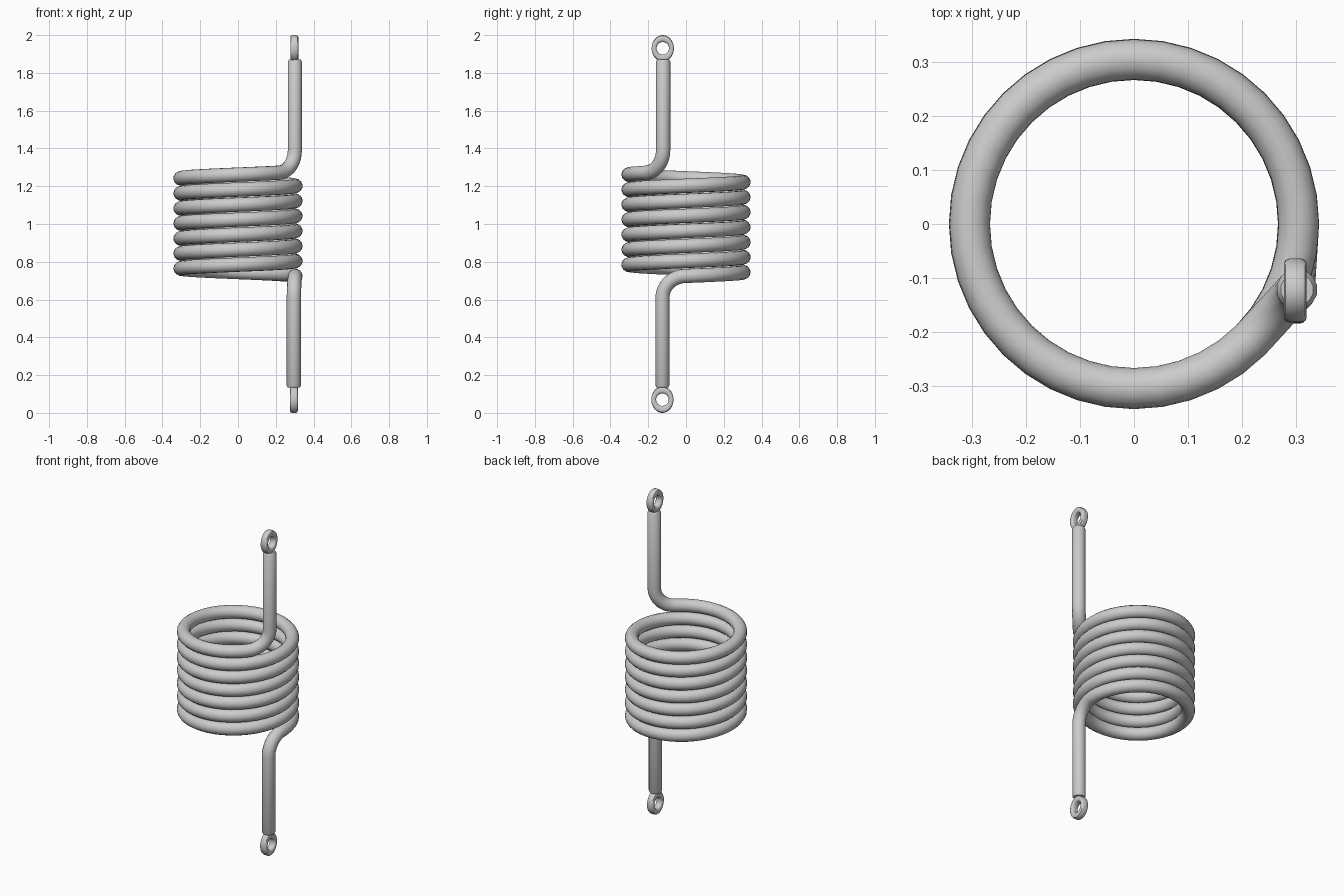
import bpy, bmesh, math
from mathutils import Vector

if "Cube" in bpy.data.objects:
    bpy.data.objects.remove(bpy.data.objects["Cube"])

R, WIRE = 0.304, 0.038            # coil centreline radius, wire radius
Z0, PITCH, TURNS = 0.725, 0.0795, 6.875


def coil_point(turn):
    a = turn * math.tau
    return Vector((R * math.cos(a), R * math.sin(a), Z0 + PITCH * turn))


def bend(coil_end, leg, rise, steps=9):
    """Quarter bend from the coil end to a vertical leg at (x, y)."""
    flat = Vector((leg[0] - coil_end.x, leg[1] - coil_end.y, 0))
    out = []
    for i in range(1, steps + 1):
        t = i / steps * math.pi / 2
        out.append(coil_end + flat * math.sin(t) + Vector((0, 0, rise * (1 - math.cos(t)))))
    return out


def smooth(ob):
    bpy.ops.object.select_all(action='DESELECT')
    ob.select_set(True)
    bpy.context.view_layer.objects.active = ob
    bpy.ops.object.shade_smooth_by_angle(angle=math.radians(40))


# Spring wire: lower leg, bend, coil, bend, upper leg as one swept path
low, high = (0.296, -0.125), (0.301, -0.121)
n = int(TURNS * 40)
coil = [coil_point(TURNS * i / n) for i in range(n + 1)]
path = [(Vector((*low, 0.135)), 0.85), (Vector((*low, 0.145)), 1)]
path += [(p, 1) for p in reversed(bend(coil[0], low, -0.115))]
path += [(p, 1) for p in coil]
path += [(p, 1) for p in bend(coil[-1], high, 0.12)]
path += [(Vector((*high, 1.86)), 1), (Vector((*high, 1.872)), 0.8)]

curve = bpy.data.curves.new("spring_wire", 'CURVE')
curve.dimensions = '3D'
curve.bevel_depth = WIRE
curve.bevel_resolution = 5
curve.use_fill_caps = True
spline = curve.splines.new('POLY')
spline.points.add(len(path) - 1)
for pt, (co, rad) in zip(spline.points, path):
    pt.co = (*co, 1)
    pt.radius = rad
wire = bpy.data.objects.new("spring_wire", curve)
bpy.context.collection.objects.link(wire)
bpy.context.view_layer.objects.active = wire
wire.select_set(True)
bpy.ops.object.convert(target='MESH')
smooth(bpy.context.view_layer.objects.active)


# Eyelets: slightly oval rings with rounded edges, round hole along x
def eyelet(name, centre, segs=32):
    # (x offset, blend from hole edge 0 to outer edge 1)
    prof = [(-0.012, 0), (-0.018, 0.12), (-0.021, 0.3), (-0.021, 0.7), (-0.018, 0.9), (-0.011, 1)]
    prof += [(-x, b) for x, b in reversed(prof)]
    bm = bmesh.new()
    rings = []
    for i in range(segs):
        a = i / segs * math.tau
        ring = []
        for x, b in prof:
            ry = 0.033 + (0.059 - 0.033) * b
            rz = 0.033 + (0.070 - 0.033) * b
            ring.append(bm.verts.new((x, ry * math.cos(a), rz * math.sin(a))))
        rings.append(ring)
    m = len(prof)
    for i in range(segs):
        r, s = rings[i], rings[(i + 1) % segs]
        for j in range(m):
            bm.faces.new((r[j], r[(j + 1) % m], s[(j + 1) % m], s[j]))
    bmesh.ops.recalc_face_normals(bm, faces=bm.faces)
    me = bpy.data.meshes.new(name)
    bm.to_mesh(me)
    bm.free()
    ob = bpy.data.objects.new(name, me)
    ob.location = centre
    bpy.context.collection.objects.link(ob)
    smooth(ob)


eyelet("lower_eyelet", (0.296, -0.125, 0.07))
eyelet("upper_eyelet", (0.298, -0.123, 1.93))
